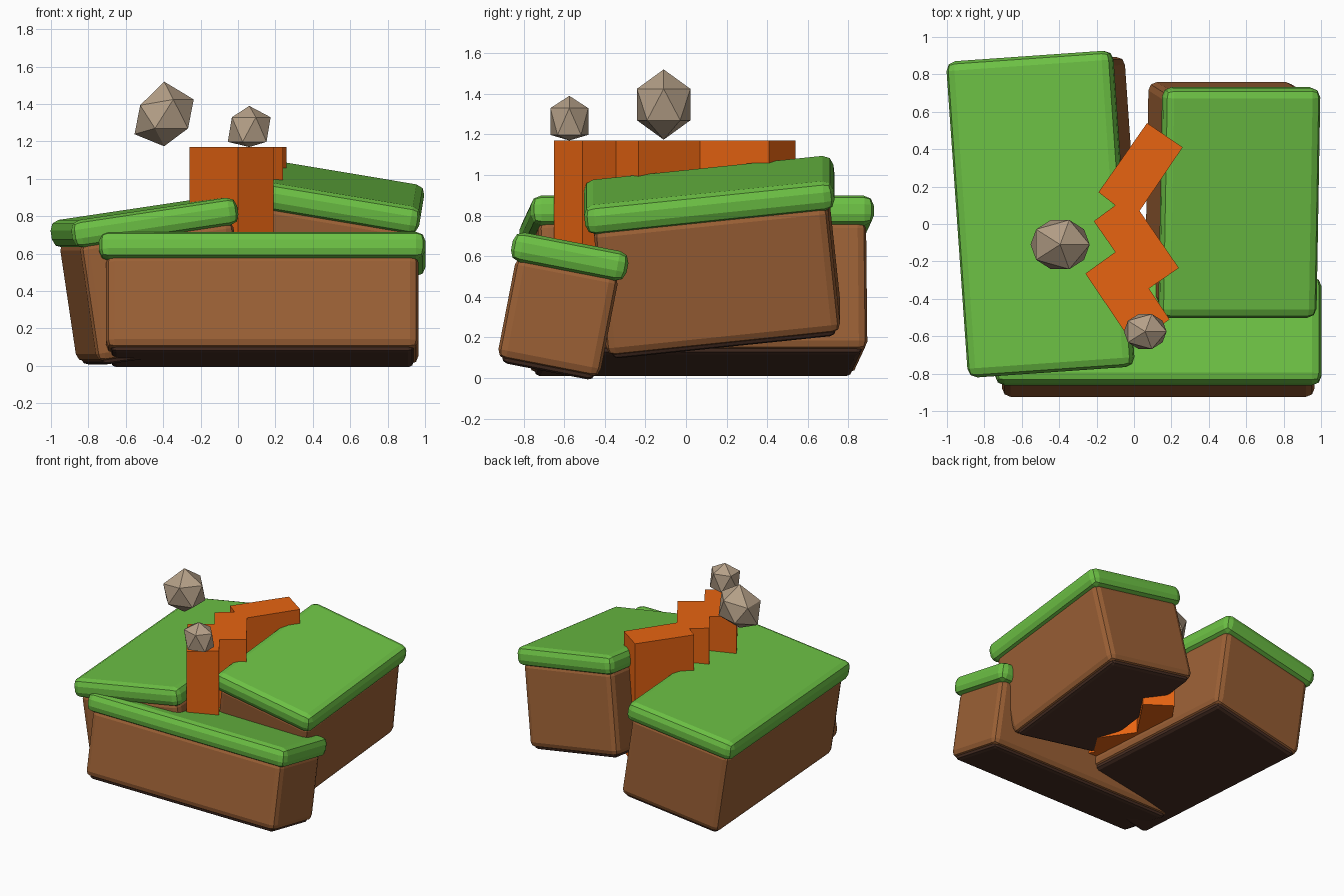
import bpy, bmesh
from math import radians
from mathutils import Euler

if "Cube" in bpy.data.objects:
    bpy.data.objects.remove(bpy.data.objects["Cube"])


def material(name, rgb):
    m = bpy.data.materials.new(name)
    m.diffuse_color = (*rgb, 1)
    m.use_nodes = True
    m.node_tree.nodes["Principled BSDF"].inputs["Base Color"].default_value = m.diffuse_color
    return m


GRASS = material("grass green", (0.15, 0.53, 0.058))
SOIL = material("soil brown", (0.33, 0.118, 0.036))
UNDER = material("dark earth", (0.068, 0.029, 0.018))
LAVA = material("lava orange", (0.82, 0.13, 0.006))
ROCK = material("rock tan", (0.46, 0.35, 0.245))


def finish(name, bm, mat):
    bmesh.ops.recalc_face_normals(bm, faces=bm.faces)
    mesh = bpy.data.meshes.new(name)
    bm.to_mesh(mesh)
    bm.free()
    mesh.materials.append(mat)
    ob = bpy.data.objects.new(name, mesh)
    bpy.context.collection.objects.link(ob)
    return ob


def rounded_box(name, size, offset_z, bevel, mat):
    bm = bmesh.new()
    bmesh.ops.create_cube(bm, size=1)
    bmesh.ops.scale(bm, vec=size, verts=bm.verts)
    bmesh.ops.bevel(bm, geom=bm.edges[:], offset=bevel, segments=2,
                    profile=0.5, affect='EDGES')
    bmesh.ops.translate(bm, vec=(0, 0, offset_z), verts=bm.verts)
    return finish(name, bm, mat)


def ground_block(prefix, centre, turf, soil, degrees):
    """Turf slab, soil block and inset dark base, tilted about the slab centre."""
    w, d, h = soil
    top = -turf[2] / 2 + 0.03
    bottom = -turf[2] / 2 - h
    parts = [
        rounded_box(prefix + "_turf", turf, 0, 0.05, GRASS),
        rounded_box(prefix + "_soil", (w, d, top - bottom),
                    (top + bottom) / 2, 0.045, SOIL),
        rounded_box(prefix + "_base", (w - 0.05, d - 0.05, 0.08),
                    bottom + 0.022, 0.03, UNDER),
    ]
    for ob in parts:
        ob.location = centre
        ob.rotation_euler = Euler([radians(a) for a in degrees])


# Three broken pieces of ground
ground_block("left_block", (-0.50, 0.053, 0.766),
             (0.898, 1.695, 0.148), (0.83, 1.62, 0.62), (0, -8.5, 4))
ground_block("front_block", (0.13, -0.573, 0.598),
             (1.745, 0.58, 0.148), (1.67, 0.515, 0.485), (-11, 0, 0))
ground_block("right_block", (0.563, 0.115, 0.901),
             (0.85, 1.235, 0.148), (0.79, 1.16, 0.615), (6, 9.5, 0))

# Zigzag fissure wall rising between the pieces
outline = [(0.07, 0.54), (0.26, 0.41), (0.03, 0.07), (0.24, -0.235),
           (0.08, -0.345), (0.19, -0.51), (0.0, -0.65), (-0.26, -0.265),
           (-0.10, -0.15), (-0.215, 0.015), (-0.10, 0.10), (-0.19, 0.17)]
bm = bmesh.new()
face = bm.faces.new([bm.verts.new((x, y, 0.21)) for x, y in outline])
ext = bmesh.ops.extrude_face_region(bm, geom=[face], use_keep_orig=True)
bmesh.ops.translate(bm, vec=(0, 0, 0.96),
                    verts=[v for v in ext["geom"] if isinstance(v, bmesh.types.BMVert)])
finish("lava_fissure", bm, LAVA)


def rock(name, loc, scale, left_drop, low_drop):
    """Icosahedron made uneven by lowering its left or lower ring corners."""
    bm = bmesh.new()
    bmesh.ops.create_icosphere(bm, subdivisions=1, radius=1)
    for v in bm.verts:
        if abs(v.co.z) < 0.9:
            drop = left_drop if v.co.x < -0.3 else 0
            drop += low_drop if v.co.z < 0 else 0
            v.co.z -= drop
    bmesh.ops.scale(bm, vec=scale, verts=bm.verts)
    finish(name, bm, ROCK).location = loc


# Floating rocks
rock("large_rock", (-0.395, -0.11, 1.347), (0.177, 0.155, 0.173), 0.18, 0)
rock("small_rock", (0.06, -0.575, 1.28), (0.128, 0.11, 0.11), 0, 0.3)
